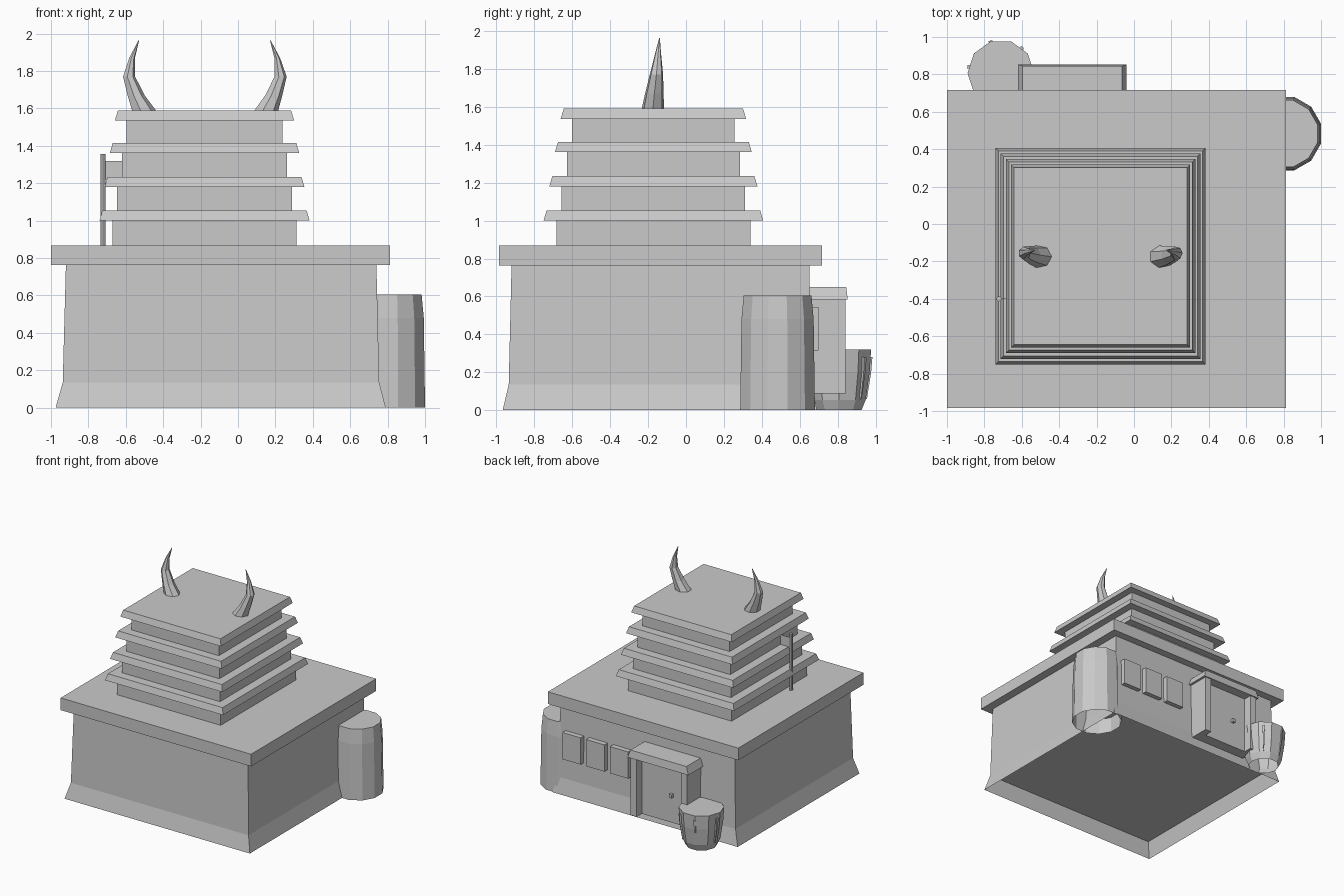
import bpy
import bmesh
from math import cos, sin, radians, tau

cube = bpy.data.objects.get("Cube")
if cube:
    bpy.data.objects.remove(cube, do_unlink=True)

# One plain stone colour for everything
stone = bpy.data.materials.new("grey stone")
stone.use_nodes = True
GREY = (0.59, 0.59, 0.59, 1)
stone.diffuse_color = GREY
stone.node_tree.nodes["Principled BSDF"].inputs["Base Color"].default_value = GREY


def loft(name, rings, bottom=True, top=True):
    """Skin a stack of equal-length point rings, with optional end caps."""
    bm = bmesh.new()
    loops = [[bm.verts.new(p) for p in ring] for ring in rings]
    n = len(loops[0])
    for low, high in zip(loops, loops[1:]):
        for i in range(n):
            j = (i + 1) % n
            bm.faces.new((low[i], low[j], high[j], high[i]))
    if top:
        bm.faces.new(loops[-1])
    if bottom:
        bm.faces.new(loops[0][::-1])
    mesh = bpy.data.meshes.new(name)
    bm.to_mesh(mesh)
    bm.free()
    mesh.materials.append(stone)
    obj = bpy.data.objects.new(name, mesh)
    bpy.context.collection.objects.link(obj)
    return obj


def rect(x0, x1, y0, y1, z):
    return [(x0, y0, z), (x1, y0, z), (x1, y1, z), (x0, y1, z)]


def centred(cx, cy, hx, hy, z):
    return rect(cx - hx, cx + hx, cy - hy, cy + hy, z)


def oval(cx, cy, rx, ry, z, sides, turn=0):
    angles = [radians(turn) + tau * i / sides for i in range(sides)]
    return [(cx + rx * cos(a), cy + ry * sin(a), z) for a in angles]


def box(name, x0, x1, y0, y1, z0, z1):
    return loft(name, [rect(x0, x1, y0, y1, z) for z in (z0, z1)])


# Ground floor, raised above an open flared skirt, and its flat roof
floor_ring = rect(-0.937, 0.755, -0.935, 0.665, 0.135)
loft("skirt", [rect(-0.975, 0.79, -0.967, 0.69, 0), floor_ring],
     bottom=False, top=False)
loft("ground_floor", [floor_ring, rect(-0.92, 0.74, -0.92, 0.65, 0.765)])
box("main_roof", -1, 0.814, -0.985, 0.717, 0.763, 0.868)

# Stepped tower: four shrinking storeys, each under a sloped eave
TX, TY = -0.179, -0.172
base = 0.868
for i, eave_z in enumerate((1.0, 1.18, 1.361, 1.536)):
    wx, wy = 0.493 - 0.0257 * i, 0.512 - 0.028 * i
    ex, ey = 0.562 - 0.0277 * i, 0.579 - 0.03 * i
    top = eave_z + 0.054
    loft(f"tower_wall_{i + 1}", [centred(TX, TY, wx, wy, z) for z in (base, eave_z)])
    loft(f"tower_eave_{i + 1}", [
        centred(TX, TY, ex, ey, eave_z),
        centred(TX, TY, ex - 0.016, ey - 0.016, top)])
    base = top

# Pair of curved horns on the tower roof: offset, y, z, x radius, y radius
horn_path = [
    (0.325, -0.175, 1.585, 0.068, 0.061),
    (0.368, -0.167, 1.67, 0.048, 0.05),
    (0.405, -0.156, 1.77, 0.034, 0.036),
    (0.388, -0.148, 1.87, 0.016, 0.018),
    (0.352, -0.14, 1.963, 0.002, 0.002)]
for side, label in ((1, "left"), (-1, "right")):
    loft(f"{label}_horn", [
        oval(TX + side * dx, y, rx, ry, z, 7) for dx, y, z, rx, ry in horn_path])

# Slim flag pole with its thin flag
loft("flag_pole", [oval(-0.722, -0.4, 0.014, 0.014, z, 8) for z in (0.868, 1.355)])
box("flag", -0.715, -0.615, -0.402, -0.398, 1.22, 1.318)

# Round corner tank, hollow underneath
loft("corner_tank", [
    oval(0.803, 0.483, r, r, z, 12, 15)
    for z, r in ((0, 0.204), (0.48, 0.197), (0.605, 0.185))], bottom=False)

# Back windows: raised panels
for i in range(3):
    x = 0.60 - 0.226 * i
    box(f"window_{i + 1}", x - 0.087, x + 0.087, 0.63, 0.70, 0.315, 0.545)

# Doorway: jambs, recessed door, canopy and knob
for label, x in (("left", -0.09), ("right", -0.57)):
    box(f"{label}_door_jamb", x - 0.03, x + 0.03, 0.63, 0.842, 0.088, 0.59)
box("door", -0.545, -0.115, 0.63, 0.77, 0.088, 0.59)
loft("door_canopy", [
    rect(-0.62, -0.04, 0.63, 0.853, 0.585),
    rect(-0.595, -0.063, 0.63, 0.845, 0.65)])
box("door_knob", -0.42, -0.395, 0.76, 0.795, 0.31, 0.34)

# Tapered pot beside the door, hollow underneath
PX, PY = -0.712, 0.807
loft("pot", [
    oval(PX, PY, r, r, z, 10)
    for z, r in ((0, 0.125), (0.055, 0.148), (0.2, 0.17), (0.32, 0.178))],
    bottom=False)

# Thin raised slivers on the pot
for i, angle in enumerate((50, 108, 169)):
    c, s = cos(radians(angle)), sin(radians(angle))
    rings = []
    for z, r, half in ((0.06, 0.148, 0.003), (0.2, 0.17, 0.007), (0.28, 0.176, 0.01)):
        rings.append([
            (PX + c * d - s * w, PY + s * d + c * w, z)
            for d, w in ((r - 0.02, -half), (r + 0.006, -half),
                         (r + 0.006, half), (r - 0.02, half))])
    loft(f"pot_sliver_{i + 1}", rings)
